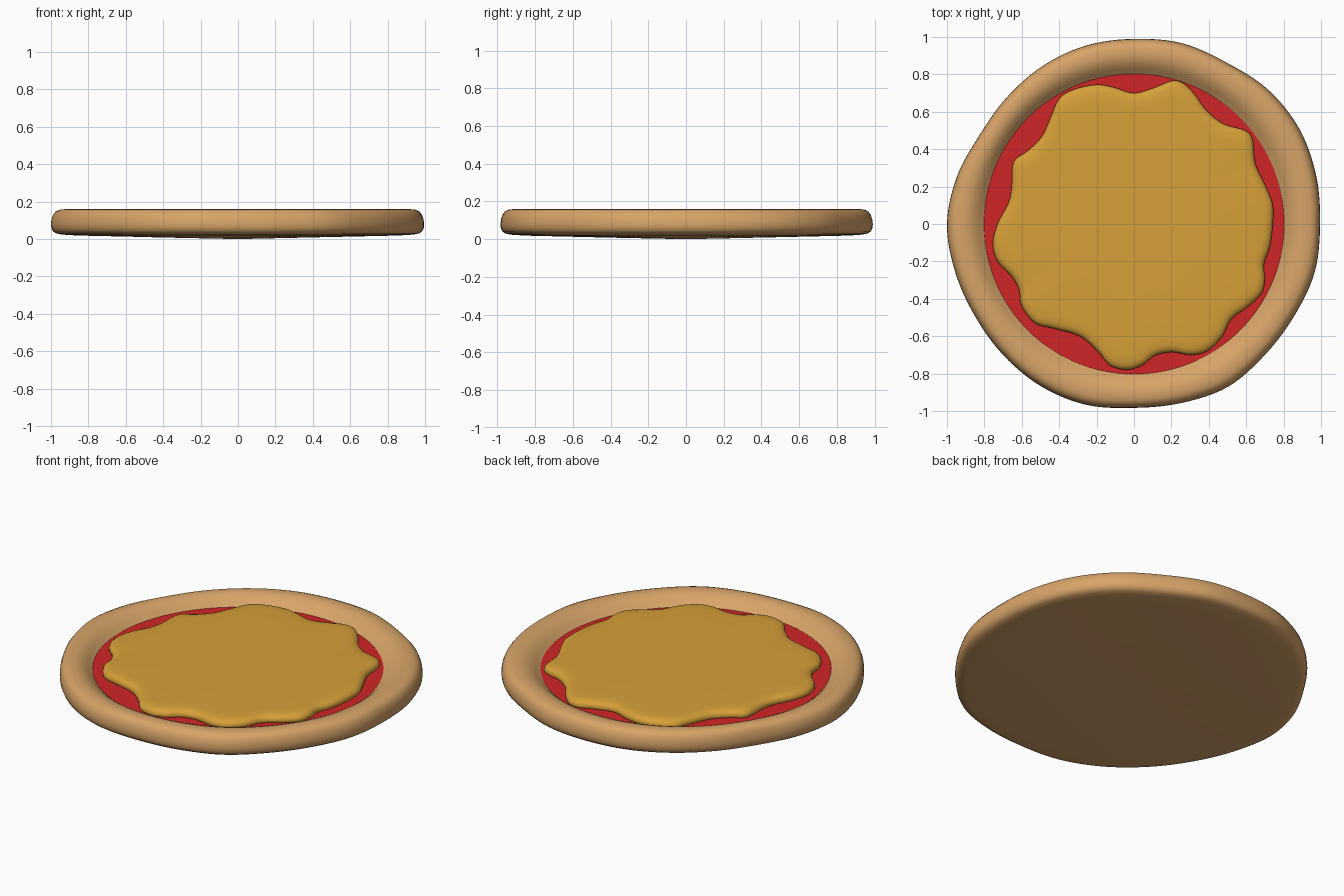
import bpy, bmesh, math

if "Cube" in bpy.data.objects:
    bpy.data.objects.remove(bpy.data.objects["Cube"])


def material(name, color):
    m = bpy.data.materials.new(name)
    m.diffuse_color = (*color, 1)
    m.use_nodes = True
    m.node_tree.nodes["Principled BSDF"].inputs["Base Color"].default_value = m.diffuse_color
    return m


def smooth_loop(pts, sub):
    """Closed Catmull-Rom curve through the 2D points."""
    out, n = [], len(pts)
    for i in range(n):
        p = [pts[(i + k - 1) % n] for k in range(4)]
        for s in range(sub):
            t = s / sub
            out.append(tuple(0.5 * (2 * b + (c - a) * t + (2 * a - 5 * b + 4 * c - d) * t * t
                                    + (3 * b - a - 3 * c + d) * t ** 3)
                             for a, b, c, d in zip(*p)))
    return out


def skin(name, rings, mat, z_start, z_end, angle):
    """Bridge equal rings of 3D points and fan both ends to the centre."""
    bm = bmesh.new()
    loops = [[bm.verts.new(p) for p in ring] for ring in rings]
    n = len(loops[0])
    for a, b in zip(loops, loops[1:]):
        for i in range(n):
            j = (i + 1) % n
            bm.faces.new((a[i], a[j], b[j], b[i]))
    for loop, z in ((loops[0], z_start), (loops[-1], z_end)):
        c = bm.verts.new((0, 0, z))
        for i in range(n):
            bm.faces.new((loop[i], loop[(i + 1) % n], c))
    bmesh.ops.recalc_face_normals(bm, faces=bm.faces)
    me = bpy.data.meshes.new(name)
    bm.to_mesh(me)
    bm.free()
    ob = bpy.data.objects.new(name, me)
    bpy.context.collection.objects.link(ob)
    me.materials.append(mat)
    bpy.ops.object.select_all(action='DESELECT')
    ob.select_set(True)
    bpy.context.view_layer.objects.active = ob
    bpy.ops.object.shade_smooth_by_angle(angle=math.radians(angle))
    return ob


dough = material("baked dough", (0.68, 0.37, 0.14))
red = material("tomato red", (0.63, 0.018, 0.019))
gold = material("melted gold", (0.67, 0.35, 0.04))

# crust: hand-shaped outline, radius every 15 degrees
radii = [.995, 1.008, 1.02, 1.015, .995, 1.0, .99, .988, .976, .96, .953, .98,
         1.0, .99, .983, .99, 1.0, 1.0, .983, .99, 1.005, .99, .988, 1.0]
outline = smooth_loop([(r * math.cos(math.radians(15 * i)), r * math.sin(math.radians(15 * i)))
                       for i, r in enumerate(radii)], 6)
# profile: (0 = inner circle, 1 = outer outline; height), underside first
profile = [(-2, .009), (.3, .019), (.7, .024), (.86, .03), (.95, .042), (.99, .06), (1, .08),
           (.985, .105), (.94, .13), (.87, .148), (.76, .157), (.6, .16), (.45, .157),
           (.3, .146), (.15, .126), (.03, .104), (-.1, .088)]
INNER = 0.80
rings = []
for t, z in profile:
    ring = []
    for x, y in outline:
        R = math.hypot(x, y)
        k = (INNER + t * (R - INNER)) / R
        ring.append((x * k, y * k, z))
    rings.append(ring)
skin("crust", rings, dough, 0, .088, 60)

# sauce: thin disc that meets the inner slope of the crust
circle = [(math.cos(math.tau * i / 96), math.sin(math.tau * i / 96)) for i in range(96)]
skin("sauce", [[(.807 * x + .005, .807 * y, z) for x, y in circle] for z in (.09, .102)],
     red, .09, .102, 30)

# cheese: wavy melted layer, outline in hundredths
edge = [(74.5, 8), (71, 19), (65, 32), (63.5, 45), (59.5, 50), (48, 53.5), (39, 60.5), (32.5, 69.5),
        (26, 75.5), (20, 76.5), (11, 73), (0, 70), (-10.5, 73), (-20, 74.5), (-32, 72), (-40, 67),
        (-45, 56), (-49.5, 46.5), (-57, 39), (-64.5, 33), (-65.5, 19), (-67.5, 10.5), (-73, 0),
        (-75.5, -10.5), (-73, -20), (-65.5, -28), (-61.5, -35), (-60, -44), (-53, -53), (-42.5, -56),
        (-29, -60), (-19.5, -68), (-13, -75.5), (-4, -78), (4.5, -75.5), (11, -70.5), (20, -68.5),
        (30, -70), (39, -68), (47, -60.5), (52, -51), (60.5, -44.5), (68, -37.5), (70, -29.5),
        (69.5, -21.5), (73, -10.5)]
wave = smooth_loop([(x / 100, y / 100) for x, y in edge], 4)
layers = [(.985, .092), (.998, .105), (1, .116), (.993, .129), (.975, .139), (.945, .145),
          (.88, .147), (.5, .148)]
skin("cheese", [[(x * k, y * k, z) for x, y in wave] for k, z in layers], gold, .092, .148, 60)
